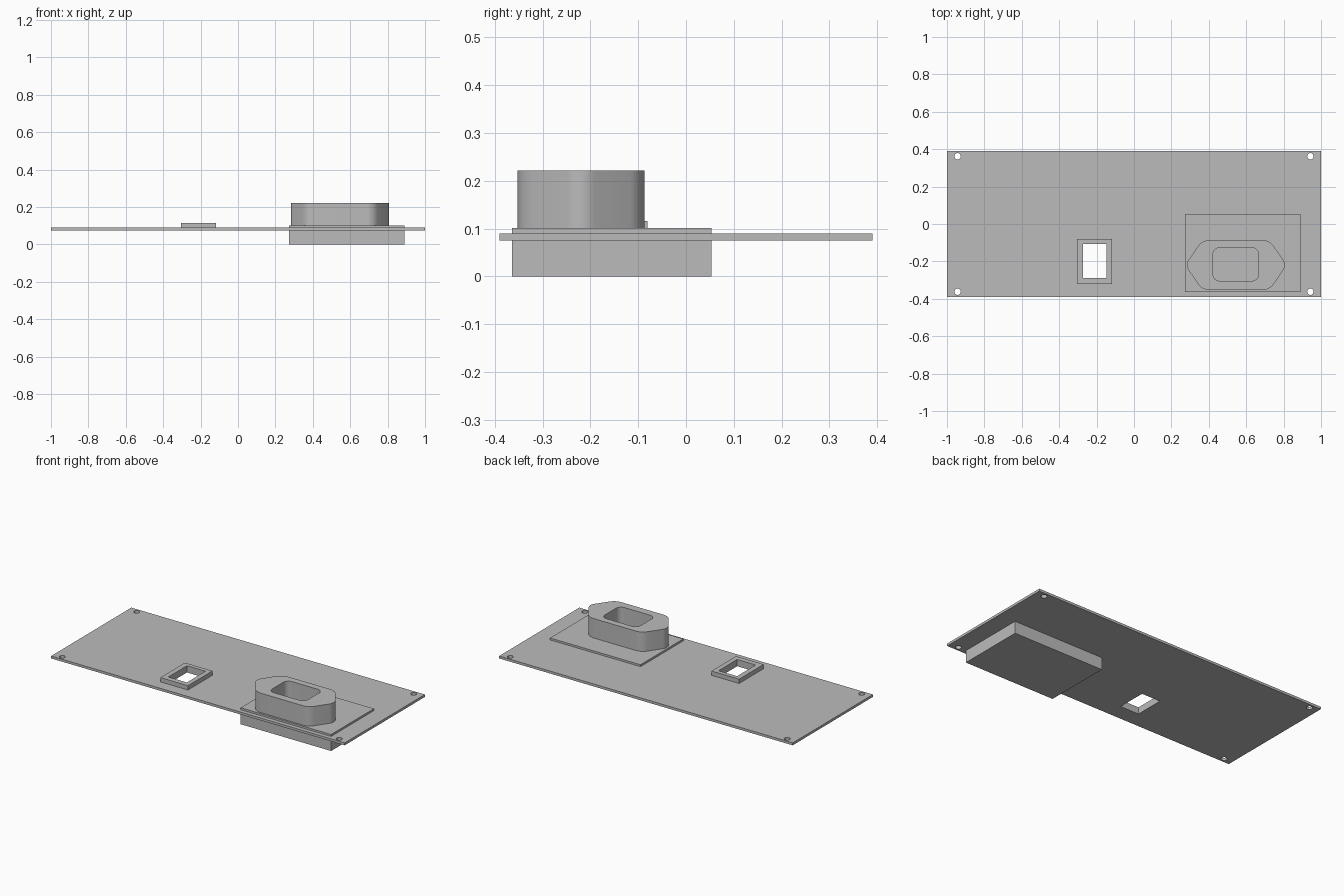
import bpy, bmesh, math
from mathutils import Vector

if "Cube" in bpy.data.objects:
    bpy.data.objects.remove(bpy.data.objects["Cube"])

grey = bpy.data.materials.new("panel grey")
grey.diffuse_color = (0.50, 0.50, 0.50, 1)
grey.use_nodes = True
grey.node_tree.nodes["Principled BSDF"].inputs["Base Color"].default_value = grey.diffuse_color


def rect(x0, x1, y0, y1):
    return [(x0, y0), (x1, y0), (x1, y1), (x0, y1)]


def circle(cx, cy, r, n=24):
    return [(cx + r * math.cos(2 * math.pi * i / n),
             cy + r * math.sin(2 * math.pi * i / n)) for i in range(n)]


def fillet(points, radii, steps=8):
    """Round each corner of a convex counter-clockwise outline."""
    out = []
    for i, (p, r) in enumerate(zip(points, radii)):
        p = Vector(p)
        a = (Vector(points[i - 1]) - p).normalized()
        b = (Vector(points[(i + 1) % len(points)]) - p).normalized()
        half = a.angle(b) / 2
        centre = p + (a + b).normalized() * (r / math.sin(half))
        start = p + a * (r / math.tan(half)) - centre
        turn = math.pi - 2 * half
        for k in range(steps + 1):
            t = turn * k / steps
            c, s = math.cos(t), math.sin(t)
            out.append((centre.x + start.x * c - start.y * s,
                        centre.y + start.x * s + start.y * c))
    return out


def extrude(name, loops, z0, z1, smooth=False):
    """Extrude an outline, with any further loops as holes, from z0 to z1."""
    curve = bpy.data.curves.new(name, 'CURVE')
    curve.dimensions = '2D'
    curve.fill_mode = 'BOTH'
    curve.extrude = (z1 - z0) / 2
    for loop in loops:
        spline = curve.splines.new('POLY')
        spline.points.add(len(loop) - 1)
        for pt, (x, y) in zip(spline.points, loop):
            pt.co = (x, y, 0, 1)
        spline.use_cyclic_u = True
    obj = bpy.data.objects.new(name, curve)
    bpy.context.collection.objects.link(obj)
    obj.location.z = (z0 + z1) / 2
    bpy.ops.object.select_all(action='DESELECT')
    obj.select_set(True)
    bpy.context.view_layer.objects.active = obj
    bpy.ops.object.convert(target='MESH')
    obj = bpy.context.object
    # Weld caps to walls
    bm = bmesh.new()
    bm.from_mesh(obj.data)
    bmesh.ops.remove_doubles(bm, verts=bm.verts, dist=1e-5)
    bmesh.ops.recalc_face_normals(bm, faces=bm.faces)
    for f in bm.faces:
        f.smooth = False
    bm.to_mesh(obj.data)
    bm.free()
    obj.data.materials.clear()
    obj.data.materials.append(grey)
    if smooth:
        bpy.ops.object.shade_smooth_by_angle(angle=math.radians(30))
    return obj


# Panel with corner screw holes and a switch opening
opening = rect(-0.273, -0.147, -0.288, -0.107)
screw_holes = [circle(sx * 0.943, sy * 0.362, 0.017)
               for sx in (-1, 1) for sy in (-1, 1)]
extrude("panel", [rect(-1, 1, -0.39, 0.39), opening] + screw_holes,
        0.0745, 0.0895, smooth=True)

# Raised frame around the switch opening
extrude("switch_frame", [rect(-0.305, -0.117, -0.32, -0.081), opening],
        0.0895, 0.116)

# Socket body running through the panel
extrude("socket_body", [rect(0.273, 0.889, -0.364, 0.053)], 0, 0.1015)

# Six-sided rounded collar with a rounded recess
cx, cy, hy = 0.545, -0.2195, 0.133
hexagon = [(cx + x, cy + y) for x, y in
           [(-0.18, -hy), (0.18, -hy), (0.272, 0),
            (0.18, hy), (-0.18, hy), (-0.272, 0)]]
collar = fillet(hexagon, [0.07, 0.07, 0.05] * 2)
recess = fillet(rect(0.422, 0.666, -0.304, -0.127), [0.035] * 4)
extrude("socket_collar", [collar, recess], 0.1015, 0.221, smooth=True)
